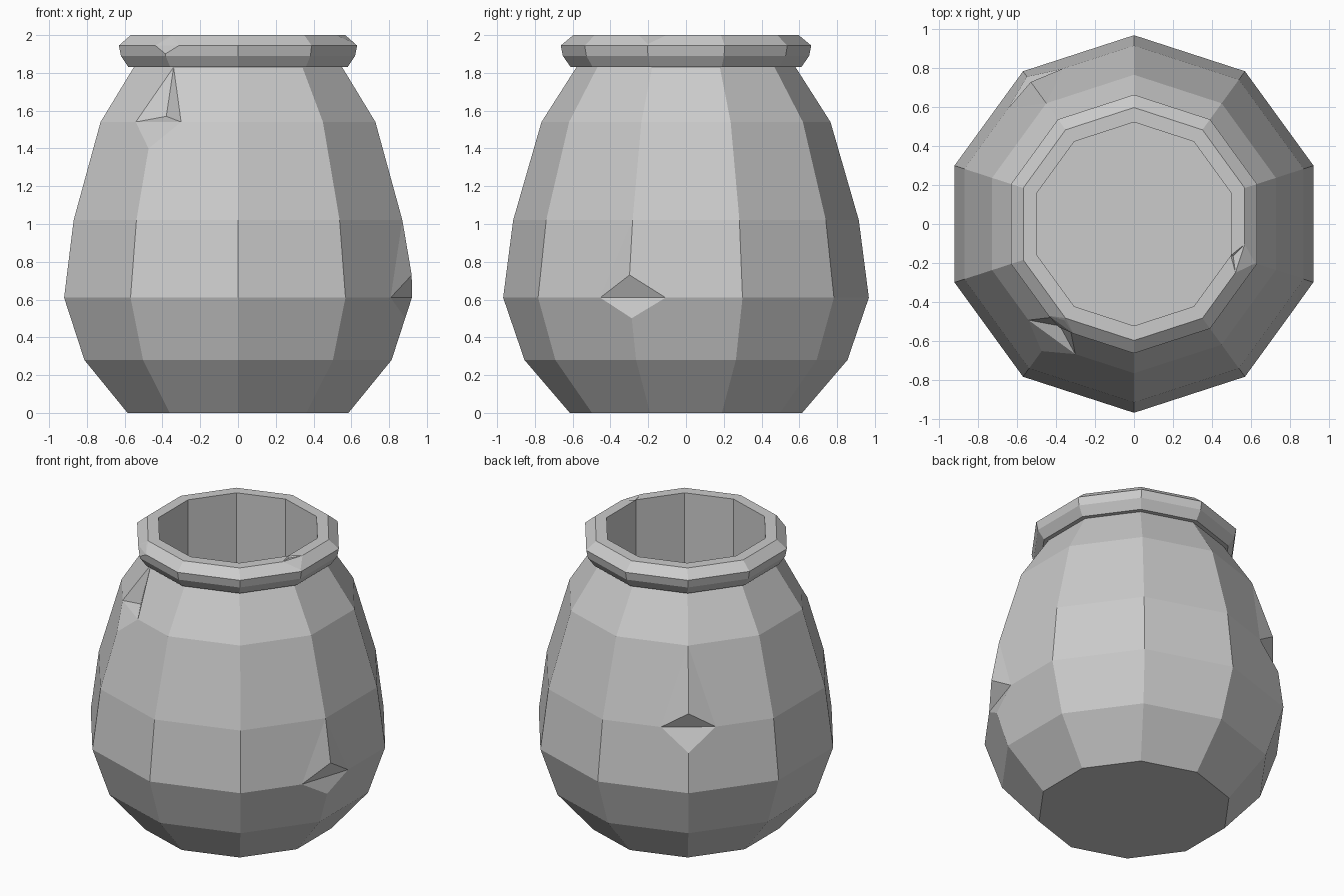
import bpy
import bmesh
from math import radians, cos, sin
from mathutils import Vector

cube = bpy.data.objects.get("Cube")
if cube:
    bpy.data.objects.remove(cube, do_unlink=True)

SIDES = 10
# Radius and height from the base, up over the rim and down to the inner floor
PROFILE = [(0.615, 0), (0.855, 0.28), (0.968, 0.61), (0.915, 1.02),
           (0.765, 1.54), (0.58, 1.83), (0.61, 1.83), (0.652, 1.89),
           (0.663, 1.945), (0.597, 2), (0.522, 2), (0.522, 0.15)]


def polar(side, radius, z):
    a = radians(18 + side * 360 / SIDES)
    return Vector((radius * cos(a), radius * sin(a), z))


def split_face(a, b):
    """Cut the face shared by two vertices with an edge between them."""
    face = next(f for f in a.link_faces if b in f.verts)
    bmesh.utils.face_split(face, a, b)


def chip(ring, side, width, drop, radius, z, deep=False):
    """Knock a notch out of one corner of the wall."""
    corner = rings[ring][side]
    above, below = rings[ring + 1][side], rings[ring - 1][side]

    def point_towards(other, factor):
        edge = bm.edges.get((corner, other))
        return bmesh.utils.edge_split(edge, corner, factor)[1]

    left = point_towards(rings[ring][side - 1], width)
    right = point_towards(rings[ring][(side + 1) % SIDES], width)
    bottom = point_towards(below, drop)
    for v in (left, right):
        split_face(v, bottom)
        if deep:
            split_face(v, above)
    # Turn the notch into a lower ledge and an upper overhang
    bmesh.ops.dissolve_edges(bm, edges=[bm.edges.get((corner, bottom))])
    split_face(left, right)
    corner.co = polar(side, radius, z)
    touched = {f for v in (left, right, bottom, corner) for f in v.link_faces}
    bmesh.ops.triangulate(bm, faces=list(touched))


# Faceted jar wall with closed base and inner floor
bm = bmesh.new()
rings = [[bm.verts.new(polar(s, r, z)) for s in range(SIDES)] for r, z in PROFILE]
for low, high in zip(rings, rings[1:]):
    for s in range(SIDES):
        t = (s + 1) % SIDES
        bm.faces.new((low[s], low[t], high[t], high[s]))
bm.faces.new(rings[0][::-1])
bm.faces.new(rings[-1])

# Chips in the body
chip(2, 9, 0.32, 0.33, 0.967, 0.73)
chip(3, 3, 0.32, 0.36, 0.90, 1.13)
chip(4, 6, 0.33, 0.27, 0.646, 1.57, deep=True)
# Chips in the rim
chip(8, 6, 0.2, 0.8, 0.61, 1.985)
chip(9, 9, 0.22, 0.85, 0.535, 1.99)

bmesh.ops.recalc_face_normals(bm, faces=bm.faces)
mesh = bpy.data.meshes.new("jar")
bm.to_mesh(mesh)
bm.free()
jar = bpy.data.objects.new("jar", mesh)
bpy.context.collection.objects.link(jar)

# Plain grey clay
clay = bpy.data.materials.new("grey_clay")
clay.use_nodes = True
colour = (0.6, 0.6, 0.6, 1)
clay.diffuse_color = colour
clay.node_tree.nodes["Principled BSDF"].inputs["Base Color"].default_value = colour
mesh.materials.append(clay)
